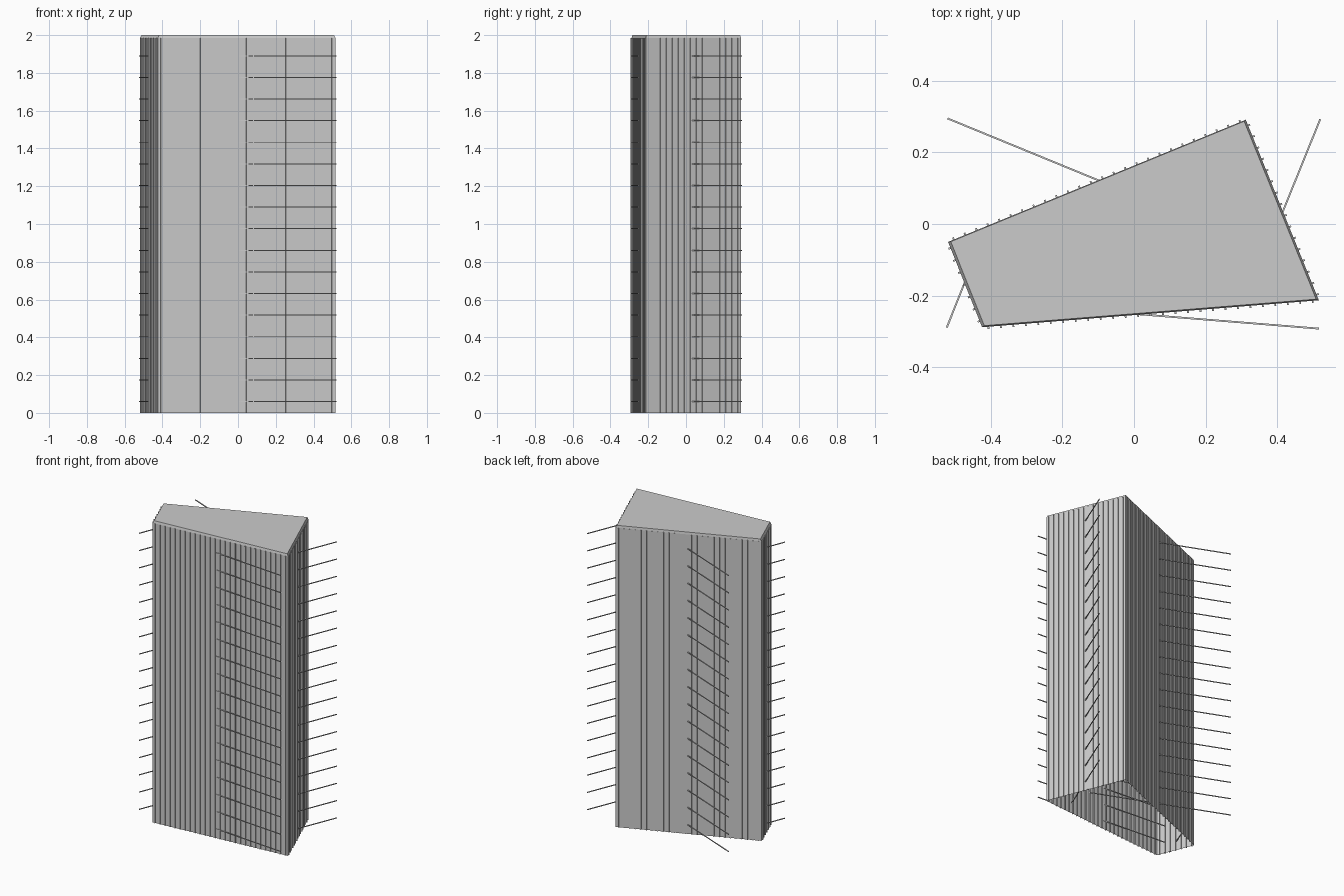
import bpy, bmesh, math
from mathutils import Matrix, Vector

cube = bpy.data.objects.get("Cube")
if cube:
    bpy.data.objects.remove(cube)

grey = bpy.data.materials.new("concrete grey")
grey.use_nodes = True
colour = (0.6, 0.6, 0.6, 1)
grey.diffuse_color = colour
grey.node_tree.nodes["Principled BSDF"].inputs["Base Color"].default_value = colour

# Plan corners, counter-clockwise from the front right
corners = [Vector(p) for p in ((-0.424, -0.288), (0.516, -0.213), (0.312, 0.291), (-0.519, -0.05))]
names = ["front", "left", "back", "right"]
WALL_TOP, HEIGHT = 1.985, 2.0
PITCH, FIN, BAR = 0.035, 0.005, 0.005
BAR_COUNT, BAR_START, BAR_STEP = 17, 0.06, 0.1144


def finish(bm, name):
    mesh = bpy.data.meshes.new(name)
    bm.to_mesh(mesh)
    bm.free()
    mesh.materials.append(grey)
    obj = bpy.data.objects.new(name, mesh)
    bpy.context.collection.objects.link(obj)
    return obj


def add_box(bm, centre, size, angle):
    matrix = (Matrix.Translation(centre) @ Matrix.Rotation(angle, 4, "Z")
              @ Matrix.Diagonal((*size, 1)))
    bmesh.ops.create_cube(bm, size=1, matrix=matrix)


def ring(bm, z, scale=1.0):
    return [bm.verts.new((p.x * scale, p.y * scale, z)) for p in corners]


def skin(bm, low, high):
    for i in range(len(low)):
        j = (i + 1) % len(low)
        bm.faces.new((low[i], low[j], high[j], high[i]))


# Tower walls, open underneath
bm = bmesh.new()
skin(bm, ring(bm, 0), ring(bm, WALL_TOP))
finish(bm, "tower_walls")

# Roof cap with a slightly drawn-in top
bm = bmesh.new()
low, high = ring(bm, WALL_TOP), ring(bm, HEIGHT, 0.985)
skin(bm, low, high)
bm.faces.new(high)
finish(bm, "roof_cap")

for i, name in enumerate(names):
    a, b = corners[i], corners[(i + 1) % len(corners)]
    along = b - a
    length = along.length
    angle = math.atan2(along.y, along.x)
    outward = Vector((along.y, -along.x)).normalized()

    # Upright fins, set through the wall
    bm = bmesh.new()
    count = round(length / PITCH)
    for k in range(count):
        p = a + along * ((k + 0.5) / count)
        add_box(bm, (p.x, p.y, WALL_TOP / 2), (FIN, 2.4 * FIN, WALL_TOP), angle)
    finish(bm, name + "_fins")

    # Level bars, turned the opposite way to the wall so they cross it
    bm = bmesh.new()
    mid = (a + b) / 2 + outward * 0.004
    for k in range(BAR_COUNT):
        add_box(bm, (mid.x, mid.y, BAR_START + k * BAR_STEP), (length, BAR, BAR), -angle)
    finish(bm, name + "_floor_bars")
